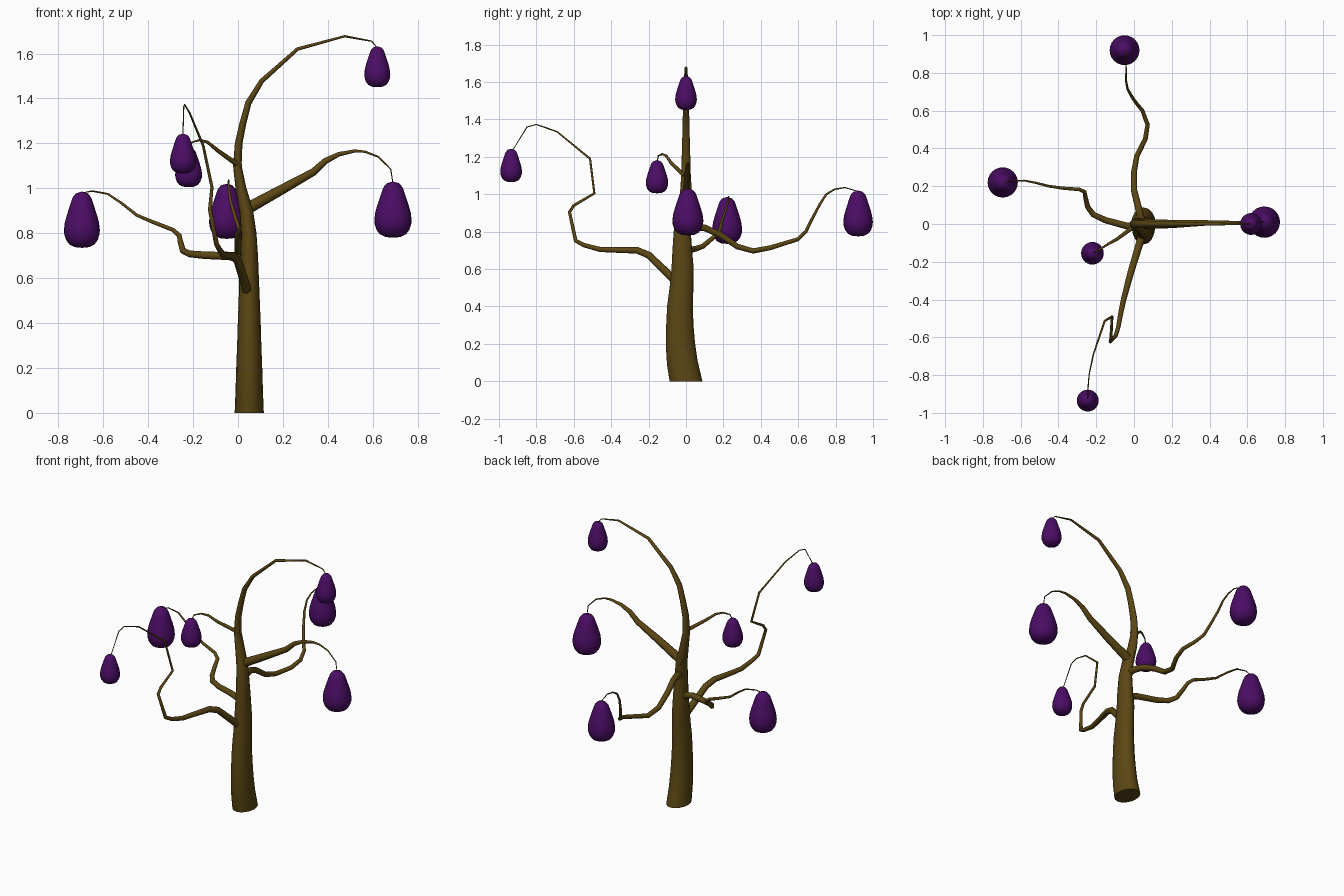
import bpy, bmesh, math
from mathutils import Vector


def material(name, rgb):
    m = bpy.data.materials.new(name)
    m.diffuse_color = (*rgb, 1)
    return m


BARK = material("bark", (0.105, 0.062, 0.007))
FRUIT = material("fruit_skin", (0.07, 0.004, 0.13))


def finish(name, bm, mat, angle):
    bmesh.ops.recalc_face_normals(bm, faces=bm.faces)
    me = bpy.data.meshes.new(name)
    bm.to_mesh(me)
    bm.free()
    me.materials.append(mat)
    ob = bpy.data.objects.new(name, me)
    bpy.context.collection.objects.link(ob)
    bpy.ops.object.select_all(action='DESELECT')
    ob.select_set(True)
    bpy.context.view_layer.objects.active = ob
    bpy.ops.object.shade_smooth_by_angle(angle=math.radians(angle))
    return ob


def skin(name, rings, mat, angle):
    """Bridge equal-length rings into a capped tube."""
    bm = bmesh.new()
    loops = [[bm.verts.new(p) for p in ring] for ring in rings]
    n = len(loops[0])
    for a, b in zip(loops, loops[1:]):
        for i in range(n):
            j = (i + 1) % n
            bm.faces.new((a[i], a[j], b[j], b[i]))
    bm.faces.new(loops[0])
    bm.faces.new(loops[-1])
    return finish(name, bm, mat, angle)


def tube(name, path, radii, wide=1.0, first=None, sides=12):
    """Tapered tube along a path; radii are (start, ..., end), one per point or two."""
    pts = [Vector(p) for p in path]
    last = len(pts) - 1
    if len(radii) == 3:      # start, middle, end
        r0, r1, r2 = radii
        f = lambda t: r0 + (r1 - r0) * t * 2 if t < .5 else r1 + (r2 - r1) * (t * 2 - 1)
        radii = [f(i / last) for i in range(last + 1)]
    u = Vector((0, 1, 0)) if wide != 1 else Vector((0.31, 0.27, 0.91))
    rings = []
    for i, p in enumerate(pts):
        a = (p - pts[i - 1]).normalized() if i else Vector()
        b = (pts[i + 1] - p).normalized() if i < last else Vector()
        t = (a + b).normalized()
        if i == 0 and first:
            t = Vector(first)
        u = (u - t * u.dot(t)).normalized()
        v = t.cross(u)
        rings.append([p + u * (radii[i] * wide * math.cos(k * math.tau / sides))
                      + v * (radii[i] * math.sin(k * math.tau / sides)) for k in range(sides)])
    return skin(name, rings, BARK, 50)


# pear outline: radius fraction, height fraction
PEAR = [(.02, 0), (.4, .012), (.7, .06), (.88, .14), (.98, .24), (1, .32), (.95, .45),
        (.84, .58), (.71, .71), (.61, .81), (.51, .90), (.33, .97), (.02, 1)]


def pear(name, x, y, z0, z1, r):
    n = 24
    rings = [[(x + r * f * math.cos(k * math.tau / n), y + r * f * math.sin(k * math.tau / n),
               z0 + (z1 - z0) * h) for k in range(n)] for f, h in PEAR]
    return skin(name, rings, FRUIT, 80)


# trunk, arching over into the top twig
trunk = [(.05, 0, 0, .065), (.05, -.02, .1, .061), (.05, -.03, .2, .058), (.05, -.033, .3, .054),
         (.05, -.032, .4, .051), (.05, -.024, .5, .047), (.049, -.018, .6, .044),
         (.05, -.02, .7, .039), (.048, -.02, .8, .034), (.037, -.01, .9, .030),
         (.013, 0, 1.0, .024), (-.003, 0, 1.1, .019), (.003, 0, 1.2, .017),
         (.022, 0, 1.29, .015), (.046, 0, 1.38, .014), (.105, 0, 1.477, .011),
         (.265, 0, 1.62, .008), (.475, 0, 1.677, .005), (.595, 0, 1.655, .003),
         (.62, 0, 1.625, .002)]
tube("trunk", [p[:3] for p in trunk], [p[3] for p in trunk], wide=1.35, first=(0, 0, 1), sides=16)

# side branches
tube("right_branch", [(.02, 0, .895), (.06, 0, .92), (.2, 0, .997), (.335, .005, 1.072),
                      (.39, .006, 1.122), (.45, .008, 1.152), (.52, .01, 1.166),
                      (.565, .01, 1.163), (.625, .01, 1.14), (.68, .01, 1.085),
                      (.69, .01, 1.02)],
     [.026, .026, .022, .017, .014, .010, .007, .005, .004, .003, .002])

tube("left_branch", [(.045, -.02, .65), (.01, -.015, .685), (-.04, -.01, .698), (-.15, .02, .702),
                     (-.215, .05, .708), (-.245, .09, .722), (-.256, .135, .76),
                     (-.262, .17, .79), (-.29, .183, .815), (-.38, .19, .85), (-.45, .2, .88),
                     (-.52, .218, .935), (-.58, .23, .975), (-.65, .228, .988),
                     (-.69, .222, .98)], (.021, .011, .002))

tube("back_branch", [(.045, -.03, .815), (.035, .04, .825), (.02, .1, .82), (0, .18, .785),
                     (0, .275, .72), (.015, .36, .697), (.06, .45, .714), (.072, .525, .737),
                     (.045, .6, .76), (.012, .64, .80), (-.012, .675, .87), (-.034, .715, .945),
                     (-.041, .75, 1.0), (-.042, .795, 1.027), (-.042, .85, 1.036),
                     (-.046, .92, 1.015)], (.021, .011, .002))

tube("small_branch", [(.01, -.005, 1.1), (-.02, -.028, 1.118), (-.09, -.08, 1.168),
                      (-.135, -.105, 1.205), (-.17, -.127, 1.215), (-.205, -.148, 1.205),
                      (-.22, -.155, 1.17)], (.013, .007, .002))

tube("front_branch", [(.05, -.04, .52), (.035, -.085, .565), (0, -.2, .675), (-.018, -.26, .7),
                      (-.055, -.4, .703), (-.068, -.46, .705), (-.083, -.545, .728),
                      (-.096, -.59, .752), (-.125, -.623, .905), (-.122, -.6, .94),
                      (-.116, -.49, 1.005), (-.155, -.513, 1.19), (-.215, -.69, 1.335),
                      (-.238, -.8, 1.373), (-.242, -.85, 1.36), (-.245, -.93, 1.23)],
     [.022, .021, .019, .018, .015, .014, .012, .011, .009, .008, .007, .006, .004, .003, .003, .002])

# hanging fruit
for name, args in {
    "top_fruit": (.62, 0, 1.45, 1.632, .058),
    "right_fruit": (.69, .01, .78, 1.03, .083),
    "left_fruit": (-.695, .22, .735, .985, .08),
    "back_fruit": (-.05, .92, .775, 1.02, .079),
    "small_fruit": (-.22, -.155, 1.005, 1.182, .06),
    "front_fruit": (-.245, -.935, 1.065, 1.243, .058),
}.items():
    pear(name, *args)
